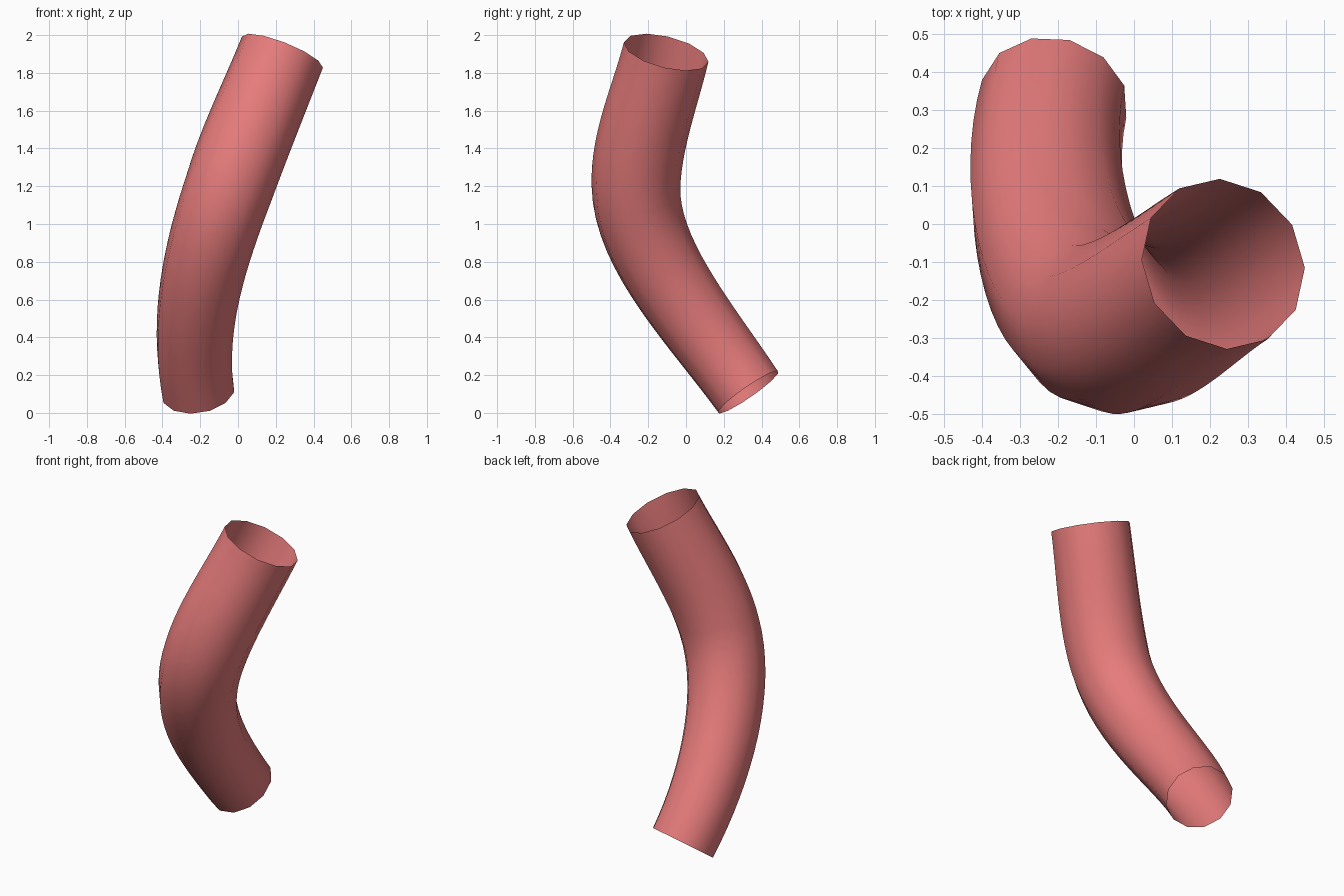
import bpy

if "Cube" in bpy.data.objects:
    bpy.data.objects.remove(bpy.data.objects["Cube"])

# Path: position, left handle, right handle, radius
path = [
    ((-0.21, 0.33, 0.11), (-0.145, 0.58, -0.25), (-0.275, 0.08, 0.47), 0.196),
    ((-0.045, -0.265, 1.20), (-0.175, -0.265, 0.84), (0.035, -0.265, 1.44), 0.235),
    ((0.235, -0.105, 1.91), (0.14, -0.165, 1.67), (0.33, -0.045, 2.15), 0.23),
]

# Open twelve-sided tube swept along the path
curve = bpy.data.curves.new("bent_tube", 'CURVE')
curve.dimensions = '3D'
curve.resolution_u = 16
curve.bevel_depth = 1.0
curve.bevel_resolution = 4
curve.use_fill_caps = False
spline = curve.splines.new('BEZIER')
spline.bezier_points.add(len(path) - 1)
for p, (co, left, right, radius) in zip(spline.bezier_points, path):
    p.handle_left_type = p.handle_right_type = 'FREE'
    p.co, p.handle_left, p.handle_right, p.radius = co, left, right, radius
spline.radius_interpolation = 'CARDINAL'

tube = bpy.data.objects.new("bent_tube", curve)
bpy.context.collection.objects.link(tube)

# Convert to a smooth mesh
bpy.context.view_layer.objects.active = tube
tube.select_set(True)
bpy.ops.object.convert(target='MESH')
tube = bpy.context.object
bpy.ops.object.shade_smooth()

# Red colour
mat = bpy.data.materials.new("red")
mat.diffuse_color = (0.8, 0.2, 0.2, 1)
mat.use_nodes = True
mat.node_tree.nodes["Principled BSDF"].inputs["Base Color"].default_value = mat.diffuse_color
tube.data.materials.clear()
tube.data.materials.append(mat)
